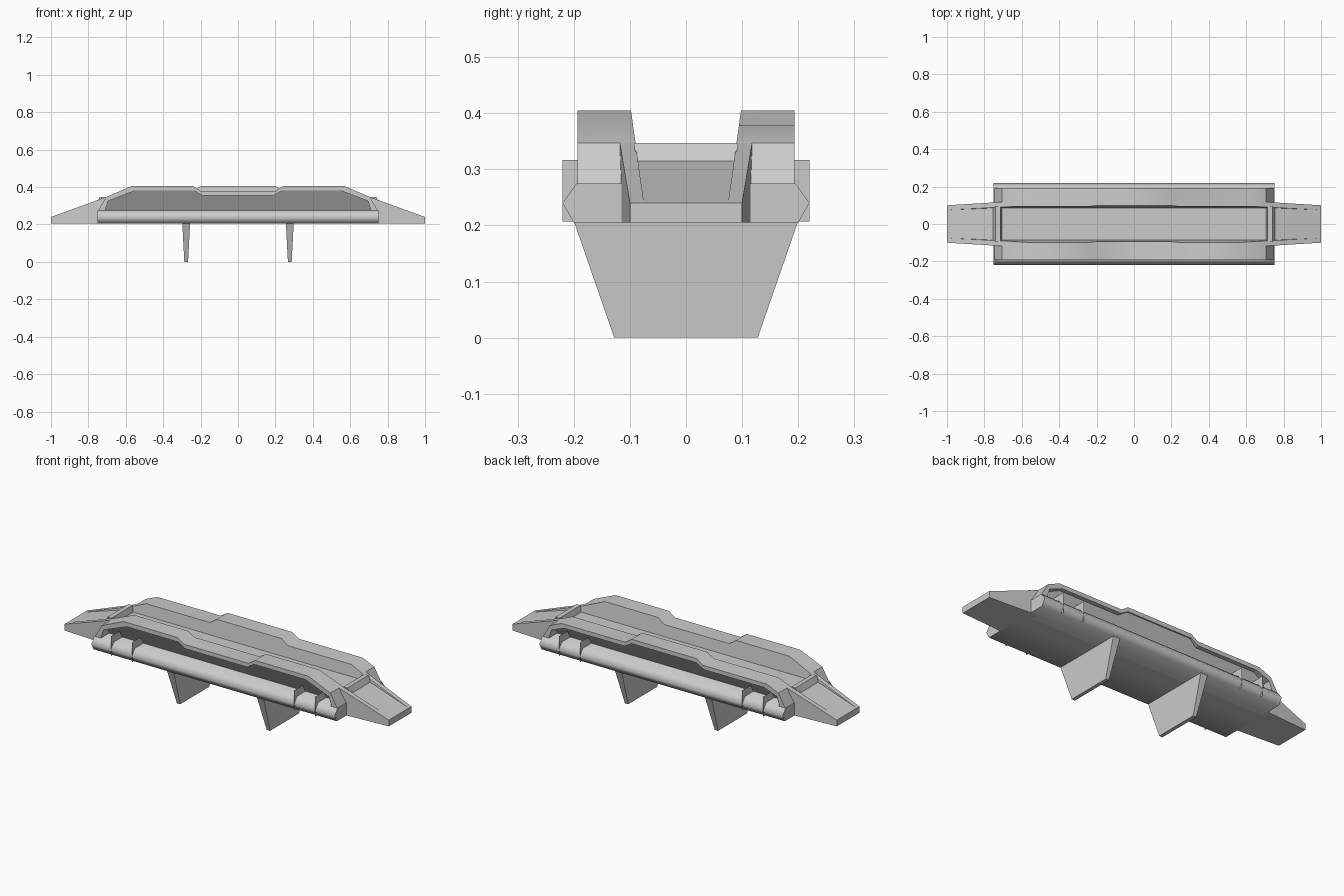
import bpy, bmesh, math

if "Cube" in bpy.data.objects:
    bpy.data.objects.remove(bpy.data.objects["Cube"])

BASE = 0.205


def inner(z):
    # walkway-facing side of the walls leans outward with height
    return 0.075 + (z - 0.24) * 0.14


def mirrored(half):
    # right-hand profile (bottom to centre) completed on the left
    return half + [(-x, z) for x, z in reversed(half)]


def loft(name, ring_a, ring_b, smooth=0):
    bm = bmesh.new()
    a = [bm.verts.new(p) for p in ring_a]
    b = [bm.verts.new(p) for p in ring_b]
    n = len(a)
    bm.faces.new(a)
    bm.faces.new(b[::-1])
    for i in range(n):
        j = (i + 1) % n
        bm.faces.new((a[j], a[i], b[i], b[j]))
    bmesh.ops.recalc_face_normals(bm, faces=bm.faces)
    if smooth:
        for f in bm.faces:
            f.smooth = True
        for e in bm.edges:
            e.smooth = e.calc_face_angle(0) < math.radians(smooth)
    mesh = bpy.data.meshes.new(name)
    bm.to_mesh(mesh)
    bm.free()
    ob = bpy.data.objects.new(name, mesh)
    bpy.context.collection.objects.link(ob)
    return ob


def slab(name, profile, ya, yb, smooth=0):
    # side profile spanned between two y limits that may depend on z
    return loft(name, [(x, ya(z), z) for x, z in profile],
                [(x, yb(z), z) for x, z in profile], smooth)


# Walkway: end ramps, raised threshold, sunken level deck
slab("walkway", mirrored([(1, BASE), (1, 0.24), (0.755, 0.315), (0.74, 0.347),
                          (0.715, 0.347), (0.705, 0.315)]),
     lambda z: -inner(z) - 0.003, lambda z: inner(z) + 0.003)
# Solid lip that closes the outer end of each ramp
for s in (-1, 1):
    slab("ramp_lip", [(s, BASE), (s, 0.24), (s * 0.97, 0.249), (s * 0.97, BASE)],
         lambda z: -0.09, lambda z: 0.09)

# Base with bulging side rails
section = [(0.2, BASE), (0.22, 0.24), (0.195, 0.275)]
section += [(-y, z) for y, z in reversed(section)]
loft("base_rails", [(-0.75, y, z) for y, z in section],
     [(0.75, y, z) for y, z in section], 75)

# Side walls with long recesses: front dips in the middle, back rises
walls = {
    "front_wall": (-1,
                   [(0.75, 0.27), (0.705, 0.347), (0.57, 0.405), (0.24, 0.405), (0.2, 0.378)],
                   [(0.71, 0.25), (0.71, 0.28), (0.695, 0.325), (0.55, 0.381), (0.235, 0.381), (0.19, 0.355)]),
    "back_wall": (1,
                  [(0.75, 0.27), (0.705, 0.347), (0.633, 0.378), (0.24, 0.378), (0.2, 0.405)],
                  [(0.71, 0.25), (0.71, 0.28), (0.695, 0.325), (0.615, 0.355), (0.245, 0.355), (0.2, 0.381)]),
}
for name, (s, outline, opening) in walls.items():
    wall = slab(name, mirrored(outline), lambda z: s * inner(z), lambda z: s * 0.193, 35.5)
    cutter = slab(name + "_recess_cutter", mirrored(opening),
                  lambda z: s * (0.12 + (z - 0.275) * 0.62), lambda z: s * 0.26)
    mod = wall.modifiers.new("recess", 'BOOLEAN')
    mod.operation = 'DIFFERENCE'
    mod.solver = 'EXACT'
    mod.object = cutter
    cutter.hide_render = True
    cutter.hide_set(True)


# Ramp side curbs, tapering toward the ends
def curb_ring(sx, sy, x, outer, top):
    return [(sx * x, sy * y, z) for y, z in
            ((outer, BASE), (outer, top), (inner(top), top), (inner(BASE), BASE))]


for sx in (-1, 1):
    for sy in (-1, 1):
        loft("ramp_curb", curb_ring(sx, sy, 1, 0.1, 0.24),
             curb_ring(sx, sy, 0.705, 0.118, 0.347))

# Thin bracket plates crossing the rails
for x in (-0.63, -0.5, 0.5, 0.63):
    for s in (-1, 1):
        mesh = bpy.data.meshes.new("bracket_plate")
        mesh.from_pydata([(x, s * 0.12, 0.207), (x, s * 0.22, 0.207),
                          (x, s * 0.22, 0.317), (x, s * 0.12, 0.317)], [], [(0, 1, 2, 3)])
        bpy.context.collection.objects.link(bpy.data.objects.new("bracket_plate", mesh))


# Tapered support legs
def leg_ring(x, hx, hy, z):
    return [(x - hx, -hy, z), (x + hx, -hy, z), (x + hx, hy, z), (x - hx, hy, z)]


for x in (-0.277, 0.277):
    loft("support_leg", leg_ring(x, 0.01, 0.128, 0), leg_ring(x, 0.021, 0.2, BASE + 0.003))
